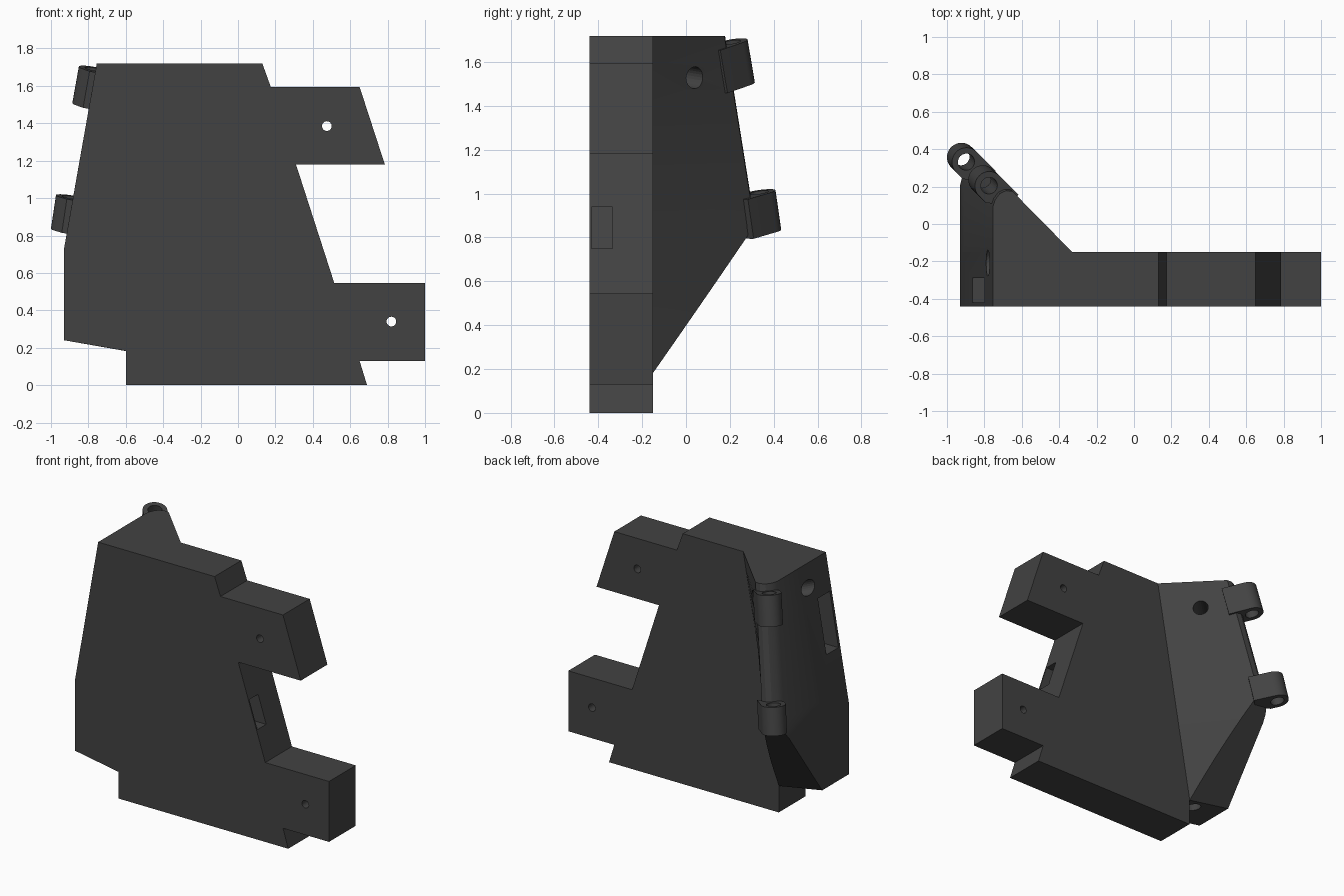
import bpy, bmesh, math
from mathutils import Vector, Matrix

if "Cube" in bpy.data.objects:
    bpy.data.objects.remove(bpy.data.objects["Cube"])

charcoal = bpy.data.materials.new("charcoal")
charcoal.diffuse_color = (0.055, 0.055, 0.055, 1)
charcoal.use_nodes = True
charcoal.node_tree.nodes["Principled BSDF"].inputs["Base Color"].default_value = charcoal.diffuse_color


def make(name, bm, smooth=True):
    bmesh.ops.recalc_face_normals(bm, faces=bm.faces)
    me = bpy.data.meshes.new(name)
    bm.to_mesh(me)
    bm.free()
    ob = bpy.data.objects.new(name, me)
    bpy.context.collection.objects.link(ob)
    me.materials.append(charcoal)
    if smooth:
        bpy.ops.object.select_all(action='DESELECT')
        ob.select_set(True)
        bpy.context.view_layer.objects.active = ob
        bpy.ops.object.shade_smooth_by_angle(angle=math.radians(25))
    return ob


def loft(rings):
    """Skin a list of equal-length closed rings and cap both ends."""
    bm = bmesh.new()
    vs = [[bm.verts.new(p) for p in r] for r in rings]
    n = len(rings[0])
    for a, b in zip(vs, vs[1:]):
        for i in range(n):
            j = (i + 1) % n
            bm.faces.new((a[i], a[j], b[j], b[i]))
    bm.faces.new(vs[0])
    bm.faces.new(vs[-1])
    return bm


def rod(name, a, b, r, n=24):
    a, b = Vector(a), Vector(b)
    bm = bmesh.new()
    m = Matrix.Translation((a + b) / 2) @ (b - a).to_track_quat('Z', 'Y').to_matrix().to_4x4()
    bmesh.ops.create_cone(bm, cap_ends=True, segments=n, radius1=r, radius2=r,
                          depth=(b - a).length, matrix=m)
    return make(name, bm, False)


def cut(ob, cutters):
    for c in cutters:
        m = ob.modifiers.new(c.name, 'BOOLEAN')
        m.operation, m.solver, m.object = 'DIFFERENCE', 'EXACT', c
        c.hide_render = True
        c.hide_set(True)


# Main plate with two tabs on the right
outline = [(-.6, 0), (.69, 0), (.65, .13), (1, .13), (1, .545), (.515, .545),
           (.31, 1.18), (.785, 1.18), (.65, 1.595), (.175, 1.595), (.13, 1.72),
           (-.755, 1.72), (-.93, .73), (-.93, .24), (-.6, .183)]
plate = make("main_plate", loft([[(x, y, z) for x, z in outline] for y in (-.44, -.15)]))


# Rear wedge: tilted, slightly twisted loft with a rounded hinge-side corner
def section(z):
    d = 1.72 - z
    s, t = -.177 * d, .16 * d
    pts = [(-.755, -.15), (-.755, .09 + t), (-.742, .13 + t), (-.718, .162 + t),
           (-.685, .178 + t), (-.65, .175 + t), (-.33, -.15)]
    return [(max(x + s, -.93), y, z) for x, y in pts]


levels = [1.72 - .99 * i / 8 for i in range(9)] + [.6, .45, .3, .15]
bm = loft([section(z) for z in levels])
# slanted underside
normal = Vector((-.175, 1.375, -1))
cutres = bmesh.ops.bisect_plane(bm, geom=bm.verts[:] + bm.edges[:] + bm.faces[:],
                                plane_co=(-.93, -.15, .24), plane_no=normal,
                                clear_outer=True)
edges = [e for e in cutres['geom_cut'] if isinstance(e, bmesh.types.BMEdge)]
bmesh.ops.holes_fill(bm, edges=edges, sides=0)
wedge = make("rear_wedge", bm)


# Slot cutter made as a sheared box: x range at bottom and top heights
def slot(name, z0, z1, xa, xb, y0, y1, lean):
    def ring(z, s):
        return [(xa + s, y0, z), (xb + s, y0, z), (xb + s, y1, z), (xa + s, y1, z)]
    return make(name, loft([ring(z0, 0), ring(z1, lean)]), False)


cross = rod("cross_bore", (-.98, -.41, 1.603), (-.44, .137, 1.513), .05)
tab_bores = [rod("tab_bore", (x, -.6, z), (x, 0, z), .026) for x, z in ((.475, 1.385), (.82, .34))]
foot_bore = rod("foot_bore", (-.71, -.23, .1), (-.67, -.23, .5), .05)
left_slot = slot("left_slot", 1.10, 1.47, -1.0, -.75, -.42, -.29, .065)
right_slot = slot("right_slot", .75, .94, .33, .6, -.43, -.335, -.06)
cut(plate, [cross, foot_bore, left_slot, right_slot] + tab_bores)
cut(wedge, [cross])


# Hinge knuckles: round barrel, tangent web to the wedge, bored through
def knuckle(name, top, bottom, r=.077, web=.15):
    top, bottom = Vector(top), Vector(bottom)
    axis = (top - bottom).normalized()
    inward = Vector((1, -1, 0)).normalized()
    side = axis.cross(inward).normalized()
    prof = [(r * math.cos(a), r * math.sin(a))
            for a in (math.pi / 2 + math.pi * i / 16 for i in range(17))]
    prof += [(web * .35, -r), (web, -r * .1), (web, r)]
    if side.dot(Vector((1, 1, 0))) < 0:
        side = -side
    inn = side.cross(axis)
    if inn.dot(inward) < 0:
        inn = -inn
    ob = make(name, loft([[c + inn * u + side * v for u, v in prof] for c in (bottom, top)]))
    cut(ob, [rod(name + "_bore", bottom - axis * .1, top + axis * .1, .045)])
    return ob


knuckle("upper_knuckle", (-.775, .205, 1.69), (-.81, .238, 1.495))
knuckle("lower_knuckle", (-.897, .332, 1.005), (-.924, .358, .825))
